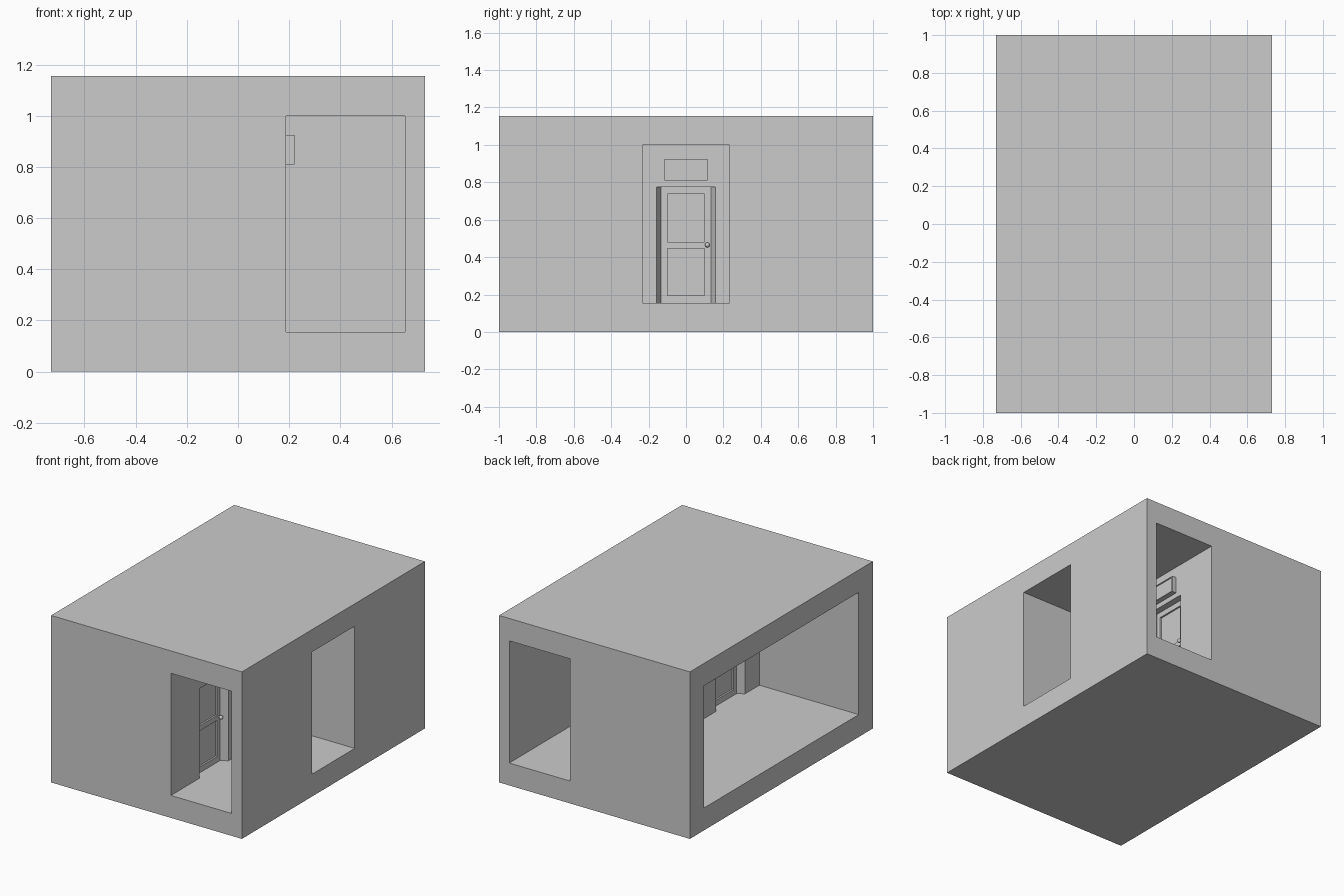
import bpy, bmesh, math
from mathutils import Vector, Matrix

if "Cube" in bpy.data.objects:
    bpy.data.objects.remove(bpy.data.objects["Cube"])

F, C = 0.155, 1.0            # floor and ceiling levels
W0, W1 = 0.03, 0.187         # faces of the wall that holds the doors
L0, L1 = 0.076, 0.142        # faces of a door leaf
DOOR_Y = (-0.53, 0.0, 0.53)
TOP = 0.775


def add_box(bm, x0, x1, y0, y1, z0, z1):
    m = Matrix.Translation(((x0 + x1) / 2, (y0 + y1) / 2, (z0 + z1) / 2)) @ \
        Matrix.Diagonal((x1 - x0, y1 - y0, z1 - z0, 1))
    bmesh.ops.create_cube(bm, size=1, matrix=m)


def finish(bm, name):
    bmesh.ops.recalc_face_normals(bm, faces=bm.faces)
    me = bpy.data.meshes.new(name)
    bm.to_mesh(me)
    bm.free()
    ob = bpy.data.objects.new(name, me)
    bpy.context.collection.objects.link(ob)
    return ob


def boxes(name, *dims):
    bm = bmesh.new()
    for d in dims:
        add_box(bm, *d)
    return finish(bm, name)


def prism(name, outline, z0, z1):
    bm = bmesh.new()
    face = bm.faces.new([bm.verts.new((x, y, z0)) for x, y in outline])
    r = bmesh.ops.extrude_face_region(bm, geom=[face])
    bmesh.ops.translate(bm, vec=(0, 0, z1 - z0),
                        verts=[v for v in r['geom'] if isinstance(v, bmesh.types.BMVert)])
    return finish(bm, name)


def cut(ob, cutter):
    mod = ob.modifiers.new("cut", 'BOOLEAN')
    mod.operation = 'DIFFERENCE'
    mod.solver = 'EXACT'
    mod.object = cutter
    bpy.context.view_layer.objects.active = ob
    bpy.ops.object.modifier_apply(modifier=mod.name)
    bpy.data.objects.remove(cutter)


# Building block: a wide room on the left, three separate niches on the right
shell = boxes("building_shell", (-0.73, 0.73, -1, 1, 0, 1.155))
cut(shell, boxes("room_cutter", (-0.9, W0, -0.845, 0.845, F, C)))
cut(shell, boxes("front_niche_cutter", (W1, 0.652, -1.1, -0.31, F, C)))
cut(shell, boxes("back_niche_cutter", (W1, 0.652, 0.31, 1.1, F, C)))
cut(shell, boxes("side_niche_cutter", (W1, 0.9, -0.233, 0.233, F, C)))

# Doorways with splayed jambs
half = [(W0 - 0.01, 0.157), (W0, 0.157), (L0, 0.133), (L1, 0.133), (W1, 0.157), (W1 + 0.01, 0.157)]
for cy in DOOR_Y:
    outline = [(x, cy - y) for x, y in half] + [(x, cy + y) for x, y in reversed(half)]
    cut(shell, prism("doorway_cutter", outline, F, TOP))


def door(cy, tag):
    # Leaf: thin core with raised stiles and rails around two panels
    a, b, p = cy - 0.133, cy + 0.133, 0.1
    parts = [(L0 + 0.012, L1 - 0.012, a, b, F, TOP),
             (L0, L1, a, cy - p, F, TOP), (L0, L1, cy + p, b, F, TOP)]
    for z0, z1 in ((F, 0.195), (0.445, 0.48), (0.738, TOP)):
        parts.append((L0, L1, cy - p, cy + p, z0, z1))
    boxes(tag + "_door_leaf", *parts)

    # Knobs on both sides with a short stem through the leaf
    bm = bmesh.new()
    k = Vector(((L0 + L1) / 2, cy + 0.114, 0.465))
    reach = (L1 - L0) / 2 + 0.02
    bmesh.ops.create_cone(bm, cap_ends=True, segments=16, radius1=0.006, radius2=0.006,
                          depth=2 * reach,
                          matrix=Matrix.Translation(k) @ Matrix.Rotation(math.pi / 2, 4, 'Y'))
    for s in (-1, 1):
        bmesh.ops.create_uvsphere(bm, u_segments=16, v_segments=10, radius=0.013,
                                  matrix=Matrix.Translation(k + Vector((s * reach, 0, 0))))
    knob = finish(bm, tag + "_door_knobs")
    bpy.ops.object.select_all(action='DESELECT')
    knob.select_set(True)
    bpy.context.view_layer.objects.active = knob
    bpy.ops.object.shade_smooth_by_angle(angle=math.radians(40))

    # Plain sign box above the door with a thin raised rim
    y0, y1, z0, z1, t = cy - 0.115, cy + 0.115, 0.81, 0.924, 0.006
    boxes(tag + "_sign",
          (W1, 0.214, y0 + t, y1 - t, z0 + t, z1 - t),
          (W1, 0.22, y0, y0 + t, z0, z1), (W1, 0.22, y1 - t, y1, z0, z1),
          (W1, 0.22, y0 + t, y1 - t, z0, z0 + t), (W1, 0.22, y0 + t, y1 - t, z1 - t, z1))


for cy, tag in zip(DOOR_Y, ("front", "side", "back")):
    door(cy, tag)
